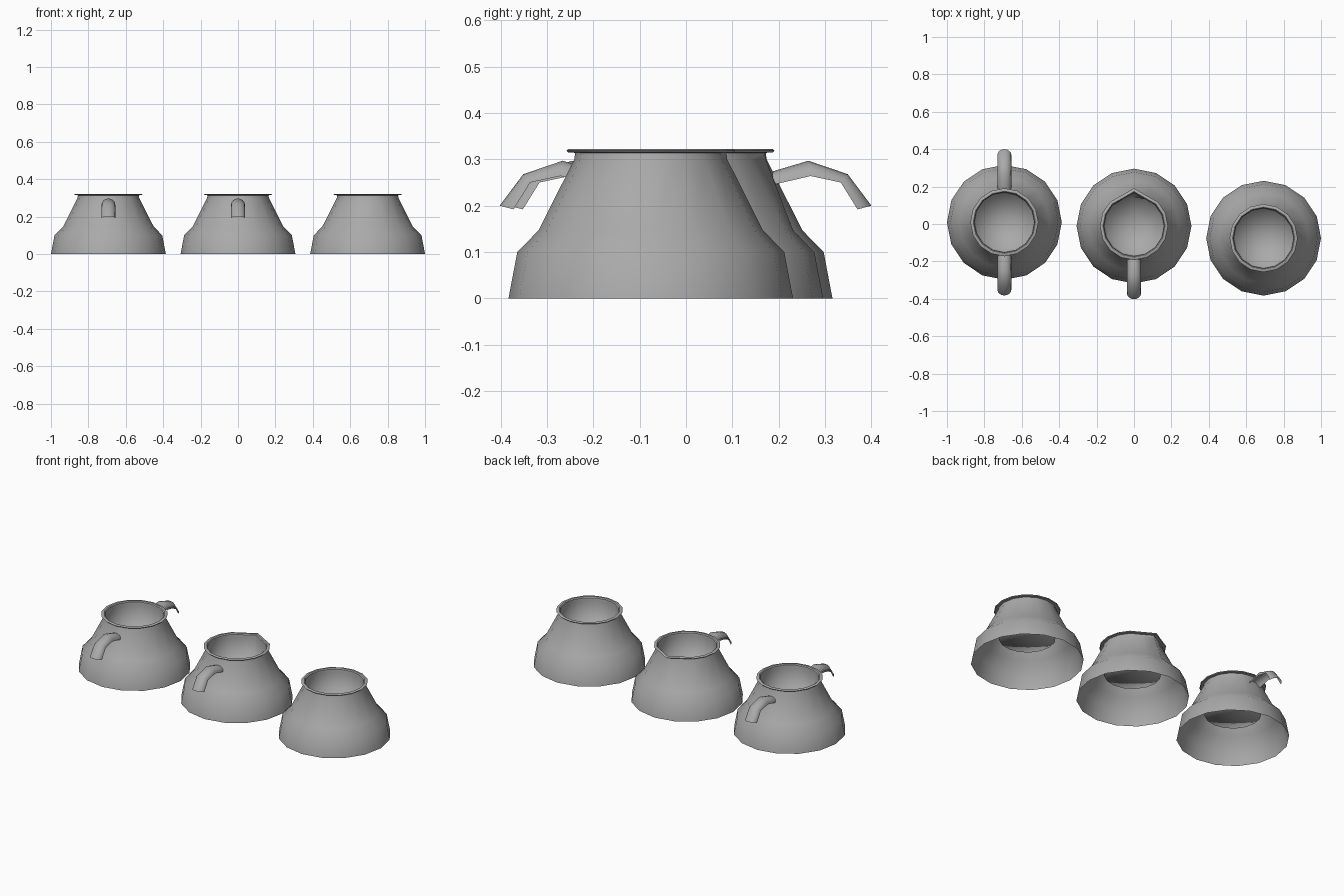
import bpy, bmesh
from math import sin, cos, pi, radians

cube = bpy.data.objects.get("Cube")
if cube:
    bpy.data.objects.remove(cube)

grey = bpy.data.materials.new("plain grey")
grey.use_nodes = True
colour = (0.4, 0.4, 0.4, 1)
grey.diffuse_color = colour
grey.node_tree.nodes["Principled BSDF"].inputs["Base Color"].default_value = colour

SIDES = 16
SPOUT = SIDES // 4
NECK = 0.295

# (radius, height) profiles
BODY = [(0.307, 0), (0.288, 0.1), (0.242, 0.147), (0.165, 0.3), (0.163, 0.314),
        (0.178, 0.315), (0.182, 0.319), (0.178, 0.322), (0.166, 0.322), (0.161, 0.317)]
CUP = [(0.161, 0.317), (0.16, 0.3), (0.155, 0.148), (0, 0.148)]
# (distance, height) paths of the handle ridge and its side edges
RIDGE = [(0.178, 0.274), (0.255, 0.297), (0.34, 0.268), (0.391, 0.2)]
EDGE = [(0.178, 0.245), (0.26, 0.264), (0.325, 0.25), (0.361, 0.192)]


def finish(bm, name, place, angle):
    mesh = bpy.data.meshes.new(name)
    bm.to_mesh(mesh)
    bm.free()
    mesh.materials.append(grey)
    obj = bpy.data.objects.new(name, mesh)
    obj.location = (*place, 0)
    bpy.context.collection.objects.link(obj)
    bpy.ops.object.select_all(action='DESELECT')
    obj.select_set(True)
    bpy.context.view_layer.objects.active = obj
    bpy.ops.object.shade_smooth_by_angle(angle=radians(angle))


def lathe(name, profile, place, spout, angle):
    bm = bmesh.new()
    rings = []
    for r, z in profile:
        if r == 0:
            tip = bm.verts.new((0, 0, z))
            last = rings[-1]
            for j in range(SIDES):
                bm.faces.new((last[j], last[(j + 1) % SIDES], tip))
            continue
        ring = []
        for j in range(SIDES):
            # the pouring lip is pinched out of the rim
            k = 1
            if spout and z > NECK:
                k = {0: 1.11, 1: 0.97}.get(abs(j - SPOUT), 1)
            a = 2 * pi * j / SIDES
            ring.append(bm.verts.new((k * r * cos(a), k * r * sin(a), z)))
        if rings:
            for j in range(SIDES):
                n = (j + 1) % SIDES
                bm.faces.new((rings[-1][j], rings[-1][n], ring[n], ring[j]))
        rings.append(ring)
    finish(bm, name, place, angle)


def handle(name, place, side, half_width=0.037, steps=8):
    # arched open strip that bends outwards and down
    bm = bmesh.new()
    rows = []
    for (ty, tz), (ey, ez) in zip(RIDGE, EDGE):
        row = []
        for i in range(steps + 1):
            c, s = cos(pi * i / steps), sin(pi * i / steps)
            row.append(bm.verts.new((side * half_width * c,
                                     side * (ey + (ty - ey) * s),
                                     ez + (tz - ez) * s)))
        if rows:
            for i in range(steps):
                bm.faces.new((rows[-1][i], row[i], row[i + 1], rows[-1][i + 1]))
        rows.append(row)
    finish(bm, name, place, 50)


# name, position, handle sides, has a pouring lip
POTS = [("two_handled_pot", (-0.693, 0.009), (1, -1), False),
        ("pouring_pot", (0, -0.011), (-1,), True),
        ("plain_pot", (0.693, -0.076), (), False)]

for name, place, sides, spout in POTS:
    lathe(name + "_body", BODY, place, spout, 40)
    lathe(name + "_inner_cup", CUP, place, spout, 120)
    for side in sides:
        handle(name + ("_back_handle" if side > 0 else "_front_handle"), place, side)
